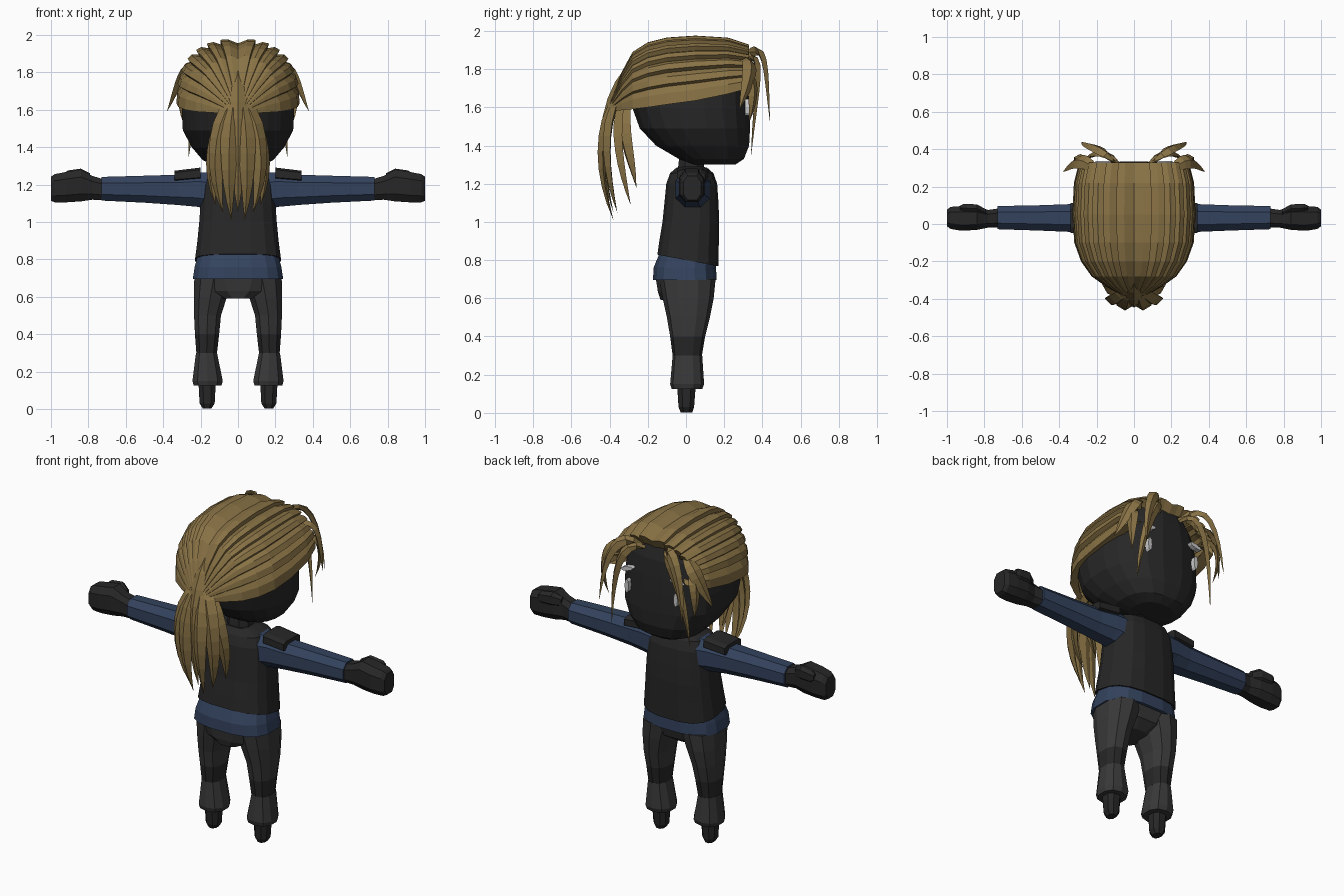
import bpy, bmesh
from math import sin, cos, pi
from mathutils import Vector

if "Cube" in bpy.data.objects:
    bpy.data.objects.remove(bpy.data.objects["Cube"])


def material(name, rgb):
    m = bpy.data.materials.new(name)
    m.diffuse_color = (*rgb, 1)
    m.use_nodes = True
    m.node_tree.nodes["Principled BSDF"].inputs["Base Color"].default_value = m.diffuse_color
    return m


HAIR = material("hair", (0.25, 0.17, 0.06))
BLUE = material("shirt", (0.033, 0.055, 0.11))
DARK = material("dark", (0.02, 0.02, 0.02))
GREY = material("trousers", (0.04, 0.04, 0.04))
WHITE = material("white", (0.8, 0.8, 0.8))


def skin(name, rings, mat, closed=True, caps=True, mirror=False):
    """Bridge a list of point rings into one flat-shaded object."""
    bm = bmesh.new()
    vs = [[bm.verts.new(p) for p in r] for r in rings]
    n = len(vs[0])
    for a, b in zip(vs, vs[1:]):
        for i in range(n if closed else n - 1):
            j = (i + 1) % n
            bm.faces.new((a[i], a[j], b[j], b[i]))
    if caps:
        bm.faces.new(vs[0])
        bm.faces.new(vs[-1])
    bmesh.ops.remove_doubles(bm, verts=bm.verts, dist=0.0005)
    bmesh.ops.recalc_face_normals(bm, faces=bm.faces)
    me = bpy.data.meshes.new(name)
    bm.to_mesh(me)
    bm.free()
    me.materials.append(mat)
    ob = bpy.data.objects.new(name, me)
    bpy.context.collection.objects.link(ob)
    if mirror:
        ob.modifiers.new("mirror", "MIRROR").merge_threshold = 0.001
    return ob


def spow(v, p):
    return (1 if v >= 0 else -1) * abs(v) ** (2 / p)


def loft(name, rings, mat, n=12, axis="z", p=2.4, mirror=False, tilt=0):
    """Rings are (position, a0, a1, b0, b1); a/b = x/y along z, y/z along x."""
    out = []
    for k, (t, a0, a1, b0, b1) in enumerate(rings):
        ring = []
        for i in range(n):
            w = 2 * pi * (i + 0.5) / n
            a = (a0 + a1) / 2 + (a1 - a0) / 2 * spow(cos(w), p)
            b = (b0 + b1) / 2 + (b1 - b0) / 2 * spow(sin(w), p)
            lean = tilt * b if k == 0 else 0
            ring.append((a, b, t + lean) if axis == "z" else (t, a, b))
        out.append(ring)
    return skin(name, out, mat, mirror=mirror)


def body(rows):
    return [(z, -hx, hx, yb, yf) for z, hx, yb, yf in rows]


def lock(name, ctrl, width, outward, mirror=True, thick=0.022, root=0.45, n=8):
    """Pointed hair lock with a ridge, swept along a cubic Bezier."""
    c = [Vector(q) for q in ctrl]
    out = Vector(outward)
    rings = []
    for k in range(n + 1):
        t = k / n
        s = 1 - t
        pt = s**3 * c[0] + 3*s*s*t * c[1] + 3*s*t*t * c[2] + t**3 * c[3]
        tan = s*s * (c[1]-c[0]) + 2*s*t * (c[2]-c[1]) + t*t * (c[3]-c[2])
        side = tan.cross(out).normalized()
        nrm = side.cross(tan).normalized()
        f = min(1, root + 1.6 * t) * (1 - t**3) + 0.01
        rings.append([pt + side*width*f, pt + nrm*thick*f,
                      pt - side*width*f, pt - nrm*thick*0.5*f])
    return skin(name, rings, HAIR, mirror=mirror)


# Head and neck
loft("head", body([(1.30, .12, .03, .26), (1.33, .19, -.04, .305), (1.40, .25, -.16, .333),
                   (1.49, .298, -.245, .338), (1.6, .303, -.285, .336), (1.7, .295, -.29, .333),
                   (1.8, .26, -.25, .325), (1.88, .2, -.15, .30), (1.92, .1, -.05, .2)]),
     DARK, n=20, p=2.5)
loft("neck", body([(1.25, .08, -.05, .10), (1.34, .07, -.04, .10)]), DARK, n=8)

# Eyes and brows
for part, x, z, sx, sz, rot in (("eyes", .165, 1.60, .028, .085, 0),
                                ("brows", .165, 1.705, .085, .026, -.25)):
    bpy.ops.mesh.primitive_cylinder_add(vertices=8, radius=.5, depth=1)
    ob = bpy.context.object
    ob.name = part
    for v in ob.data.vertices:
        a, b, d = v.co.x * sx, v.co.y * sz, v.co.z * .03
        v.co = (x + a*cos(rot) - b*sin(rot), .323 + d, z + a*sin(rot) + b*cos(rot))
    ob.data.materials.append(WHITE)
    ob.modifiers.new("mirror", "MIRROR")

# Swept-back hair: shingled strands, half modelled and mirrored
profile = [(.30, .25, 1.72, 1.87), (.33, .285, 1.70, 1.925), (.22, .312, 1.67, 1.96),
           (.05, .32, 1.635, 1.97), (-.10, .31, 1.615, 1.96), (-.20, .275, 1.60, 1.935),
           (-.28, .22, 1.59, 1.885), (-.335, .145, 1.585, 1.785), (-.385, .06, 1.58, 1.66)]
STRANDS = 7
rings = []
for y, hx, zb, zt in profile:
    ring = []
    for s in range(STRANDS):
        for frac, lift in ((0, .955), (.45, 1.02), (.93, 1.03)):
            w = pi / 2 * (1 - (s + frac) / (STRANDS - .07))
            ring.append((hx * lift * spow(cos(w), 2.5) if s + frac else 0, y,
                         zb + (zt - zb) * lift * spow(sin(w), 2.5)))
    ring.append((hx * .8, y + .01, zb + .015))
    rings.append(ring)
skin("swept_hair", rings, HAIR, closed=False, caps=False, mirror=True)

# Fringe and temple locks
lock("fringe_long", [(.07, .30, 1.85), (.15, .42, 1.92), (.24, .36, 1.70), (.265, .34, 1.34)],
     .032, (.3, 1, .2))
lock("fringe_forward", [(.09, .30, 1.86), (.17, .42, 1.97), (.26, .41, 1.82), (.28, .44, 1.52)],
     .035, (.3, 1, .3))
lock("temple_upper", [(.20, .29, 1.85), (.30, .37, 1.86), (.32, .32, 1.72), (.38, .28, 1.59)],
     .045, (1, .6, .3))
lock("temple_lower", [(.24, .29, 1.78), (.31, .36, 1.78), (.32, .36, 1.65), (.29, .33, 1.52)],
     .035, (1, .6, .2))

# Ponytail
tails = [((.02, -.35, 1.66), (.05, -.46, 1.50), (.06, -.46, 1.25), (.035, -.38, 1.01), .05),
         ((.03, -.35, 1.64), (.13, -.44, 1.50), (.14, -.41, 1.25), (.08, -.36, 1.05), .048),
         ((.03, -.33, 1.62), (.13, -.38, 1.48), (.17, -.34, 1.28), (.12, -.29, 1.09), .045),
         ((.02, -.31, 1.60), (.07, -.34, 1.48), (.09, -.29, 1.35), (.06, -.26, 1.18), .05)]
for i, (a, b, c, d, w) in enumerate(tails):
    lock(f"ponytail_{i + 1}", [a, b, c, d], w, (.25 * i, -1, 0), thick=.03, root=.7)
lock("ponytail_middle", [(0, -.31, 1.80), (0, -.45, 1.62), (0, -.45, 1.3), (0, -.38, 1.05)],
     .05, (0, -1, .1), mirror=False, thick=.025)

# Torso, shirt hem and hips
loft("vest", body([(.80, .232, -.152, .172), (.9, .22, -.142, .174), (1.0, .21, -.125, .176),
                   (1.1, .203, -.115, .172), (1.2, .195, -.105, .165), (1.255, .17, -.085, .145),
                   (1.285, .10, -.05, .11)]), DARK, n=16, p=2.8, tilt=-.19)
loft("shirt_hem", body([(.695, .245, -.175, .162), (.76, .235, -.172, .16),
                        (.85, .21, -.135, .155)]), BLUE, n=16, p=2.8)
loft("hips", body([(.59, .08, -.135, .06), (.63, .17, -.15, .12), (.72, .232, -.165, .155)]),
     GREY, p=2.6)

# Legs
loft("legs", [(.70, .02, .238, -.14, .155), (.6, .055, .24, -.122, .145),
              (.5, .088, .238, -.10, .125), (.40, .098, .233, -.083, .10)][::-1],
     GREY, n=10, mirror=True)
loft("knee_bands", [(.30, .11, .225, -.07, .083), (.40, .098, .233, -.083, .10)],
     DARK, n=10, mirror=True)
loft("trouser_cuffs", [(.125, .085, .24, -.075, .085), (.15, .078, .247, -.083, .095),
                       (.30, .11, .227, -.07, .085)], GREY, n=10, mirror=True)
loft("feet", [(.003, .14, .19, -.03, .035), (.03, .122, .208, -.042, .045),
              (.15, .115, .215, -.05, .055)], DARK, n=8, mirror=True)

# Sleeves, hands and thumbs
loft("sleeves", [(.14, -.065, .135, 1.06, 1.27), (.22, -.055, .125, 1.075, 1.27),
                 (.32, -.048, .112, 1.085, 1.258), (.5, -.04, .105, 1.098, 1.252),
                 (.73, -.032, .10, 1.11, 1.245)], BLUE, n=8, axis="x", mirror=True)
loft("hands", [(.73, -.022, .085, 1.115, 1.235), (.78, -.022, .078, 1.115, 1.25),
               (.84, -.035, .095, 1.105, 1.285), (.92, -.04, .10, 1.10, 1.272),
               (.98, -.03, .095, 1.10, 1.26), (1.0, -.015, .08, 1.11, 1.245)],
     DARK, n=8, axis="x", p=2.8, mirror=True)
loft("thumbs", [(.79, .04, .08, 1.2, 1.26), (.84, .055, .108, 1.2, 1.285),
                (.91, .06, .11, 1.2, 1.275), (.93, .07, .1, 1.215, 1.26)],
     DARK, n=6, axis="x", mirror=True)

# Shoulder pads
loft("shoulder_pads", [(.20, -.05, .12, 1.225, 1.292), (.34, -.05, .115, 1.215, 1.275)],
     DARK, n=8, axis="x", p=4, mirror=True)
